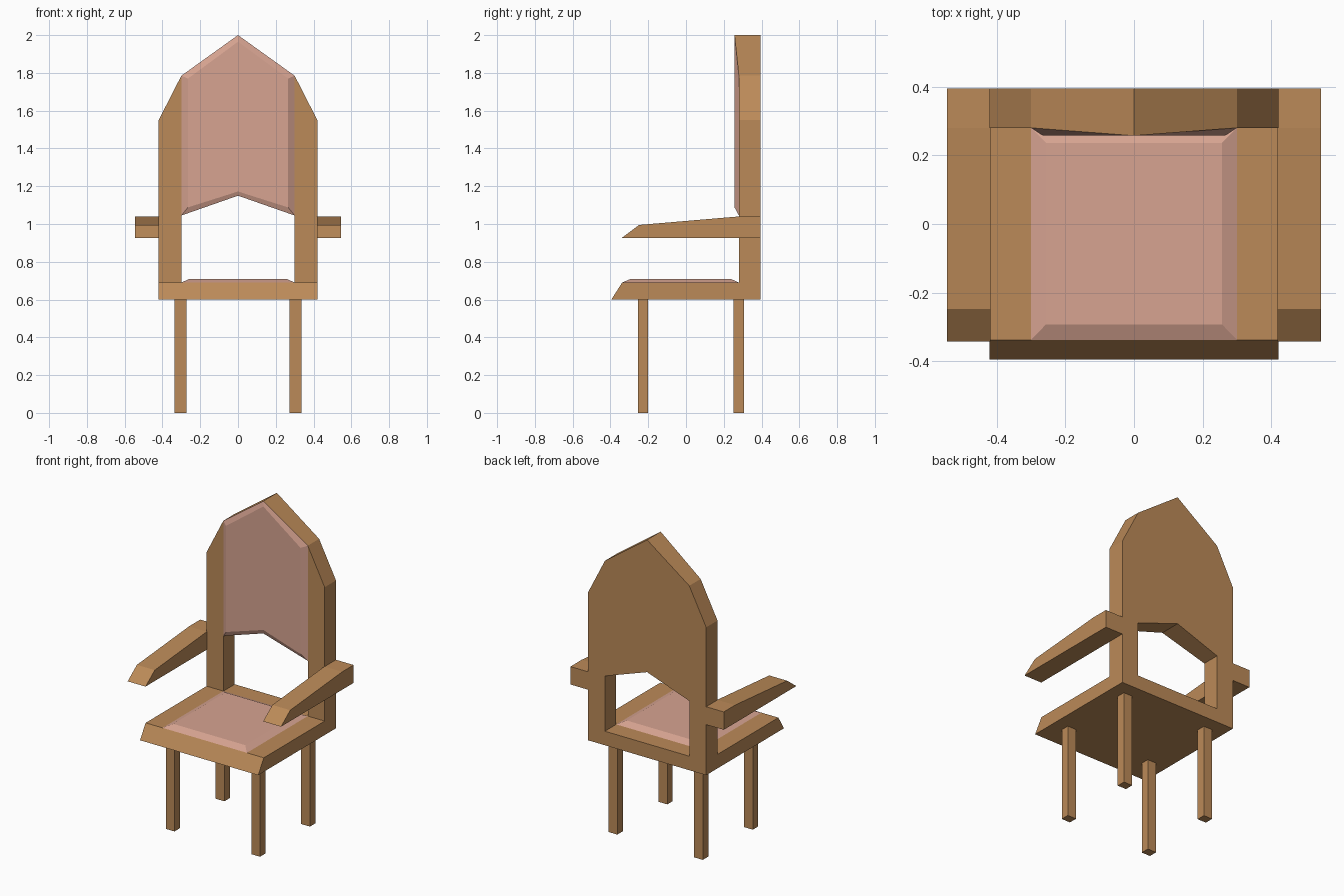
import bpy
import bmesh

if "Cube" in bpy.data.objects:
    bpy.data.objects.remove(bpy.data.objects["Cube"])


def material(name, rgb):
    m = bpy.data.materials.new(name)
    m.diffuse_color = (*rgb, 1)
    m.use_nodes = True
    m.node_tree.nodes["Principled BSDF"].inputs["Base Color"].default_value = m.diffuse_color
    return m


wood = material("warm wood", (0.50, 0.255, 0.098))
pink = material("pink fabric", (0.68, 0.37, 0.285))


def make(name, verts, faces, mat, fix_normals=True):
    me = bpy.data.meshes.new(name)
    me.from_pydata(verts, [], faces)
    bm = bmesh.new()
    bm.from_mesh(me)
    if fix_normals:
        bmesh.ops.recalc_face_normals(bm, faces=bm.faces)
    bm.to_mesh(me)
    bm.free()
    me.materials.append(mat)
    ob = bpy.data.objects.new(name, me)
    bpy.context.collection.objects.link(ob)
    return ob


def side_prism(name, profile, x0, x1):
    """Extrude a (y, z) profile along x."""
    n = len(profile)
    verts = [(x, y, z) for x in (x0, x1) for y, z in profile]
    faces = [tuple(range(n)), tuple(range(n, 2 * n))]
    faces += [(i, (i + 1) % n, n + (i + 1) % n, n + i) for i in range(n)]
    return make(name, verts, faces, wood)


def cushion(name, outer, inner):
    """Sloped border between two matching rings, with a flat middle."""
    n = len(outer)
    faces = [(i, (i + 1) % n, n + (i + 1) % n, n + i) for i in range(n)]
    faces.append(tuple(range(n, 2 * n)))
    return make(name, outer + inner, faces, pink, False)


# Seat slab with sloped front edge
side_prism("seat", [(-0.395, 0.60), (0.395, 0.60), (0.395, 0.69), (-0.338, 0.69)], -0.42, 0.42)

# Legs and armrests, both sides
arm = [(0.395, 0.925), (0.395, 1.04), (0.28, 1.04), (-0.248, 0.995), (-0.342, 0.925)]
for side, s in (("left", -1), ("right", 1)):
    side_prism(side + "_armrest", arm, s * 0.418, s * 0.545)
    for end, y0, y1 in (("front", -0.255, -0.20), ("back", 0.252, 0.308)):
        side_prism(f"{end}_{side}_leg", [(y0, 0), (y1, 0), (y1, 0.6), (y0, 0.6)], s * 0.273, s * 0.335)

# Seat cushion
cushion("seat_cushion",
        [(-0.30, -0.338, 0.69), (0.30, -0.338, 0.69), (0.30, 0.28, 0.69), (-0.30, 0.28, 0.69)],
        [(-0.256, -0.292, 0.71), (0.256, -0.292, 0.71), (0.256, 0.236, 0.71), (-0.256, 0.236, 0.71)])

# Back frame: arched outline of (x, z), bowed forward at the centre line
outline = [(0.42, 0.69), (0.42, 1.55), (0.30, 1.785), (0, 2.0), (-0.30, 1.785), (-0.42, 1.55),
           (-0.42, 0.69), (-0.30, 0.69), (-0.30, 1.045), (0, 1.15), (0.30, 1.045), (0.30, 0.69)]
n = len(outline)
verts = [(x, 0.257 if x == 0 else 0.28, z) for x, z in outline]
verts += [(x, 0.395, z) for x, z in outline]
faces = [(i, (i + 1) % n, n + (i + 1) % n, n + i) for i in range(n)]
faces += [(0, 1, 2, 10, 11), (4, 5, 6, 7, 8)]                    # front of posts
faces += [tuple(n + i for i in f) for f in
          ((0, 1, 2, 10, 11), (4, 5, 6, 7, 8), (2, 3, 9, 10), (3, 4, 8, 9))]  # rear
make("back_frame", verts, faces, wood)

# Back cushion filling the upper part of the frame
cushion("back_cushion",
        [verts[i] for i in (8, 9, 10, 2, 3, 4)],
        [(x, 0.257, z) for x, z in ((-0.265, 1.088), (0, 1.172), (0.265, 1.088),
                                    (0.265, 1.77), (0, 1.965), (-0.265, 1.77))])
